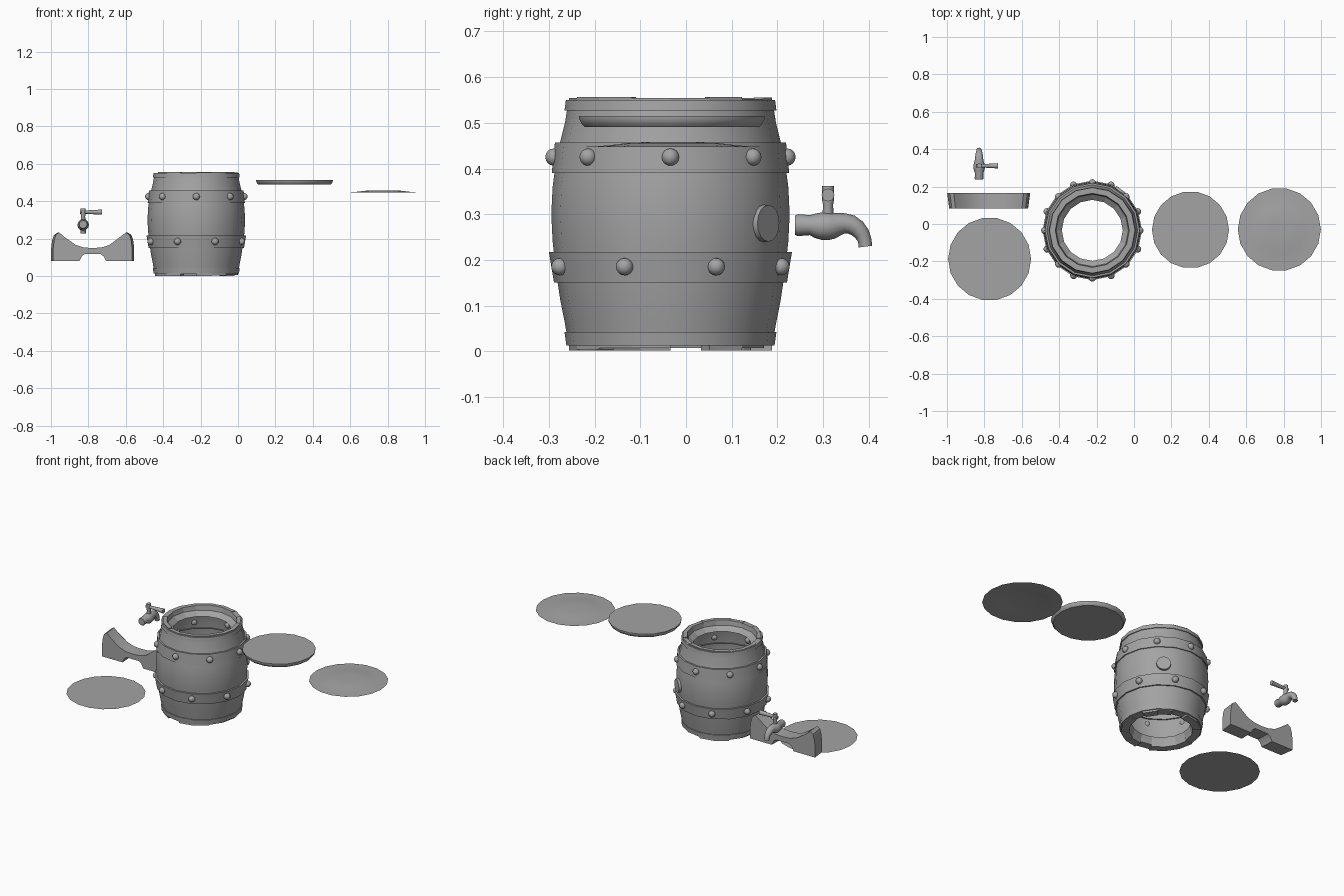
import bpy, bmesh, math, random
from mathutils import Vector, Matrix

if "Cube" in bpy.data.objects:
    bpy.data.objects.remove(bpy.data.objects["Cube"])

random.seed(4)
SIDES = 16
BX, BY = -0.223, -0.034          # barrel axis

# dark grey used on every part
GREY = bpy.data.materials.new("dark_grey")
GREY.diffuse_color = (.37, .37, .37, 1)
GREY.use_nodes = True
GREY.node_tree.nodes["Principled BSDF"].inputs["Base Color"].default_value = GREY.diffuse_color


def smooth(ob, angle=35):
    bpy.ops.object.select_all(action='DESELECT')
    ob.select_set(True)
    bpy.context.view_layer.objects.active = ob
    bpy.ops.object.shade_smooth_by_angle(angle=math.radians(angle))


def finish(name, bm, angle=35):
    bmesh.ops.recalc_face_normals(bm, faces=bm.faces)
    me = bpy.data.meshes.new(name)
    bm.to_mesh(me)
    bm.free()
    me.materials.append(GREY)
    ob = bpy.data.objects.new(name, me)
    bpy.context.collection.objects.link(ob)
    smooth(ob, angle)
    return ob


def lathe(name, profile, cx, cy, n=SIDES, cap_first=False, cap_last=False):
    bm = bmesh.new()
    rings = [[bm.verts.new((cx + r * math.cos(2 * math.pi * i / n),
                            cy + r * math.sin(2 * math.pi * i / n), z))
              for i in range(n)] for r, z in profile]
    for a, b in zip(rings, rings[1:]):
        for i in range(n):
            j = (i + 1) % n
            bm.faces.new((a[i], a[j], b[j], b[i]))
    if cap_first:
        bm.faces.new(rings[0])
    if cap_last:
        bm.faces.new(rings[-1])
    return finish(name, bm)


# barrel wall, open at both ends
lathe("barrel_staves", [(.224, .02), (.231, .06), (.241, .11), (.250, .17), (.258, .24),
                        (.261, .30), (.258, .36), (.250, .42), (.241, .46), (.231, .50),
                        (.224, .545)], BX, BY)

# iron hoops: inner radius, then bottom and top (radius, height)
hoops = {"bottom_hoop": (.218, (.228, .013), (.232, .042)),
         "lower_band": (.247, (.255, .150), (.266, .217)),
         "upper_band": (.243, (.260, .390), (.253, .457)),
         "top_hoop": (.218, (.232, .527), (.229, .550))}
for name, (ri, b, t) in hoops.items():
    lathe(name, [(ri, b[1]), b, t, (ri, t[1])], BX, BY)


# uneven stave ends forming the lip at the top and bottom
def stave_ends(name, prof, jitter):
    bm = bmesh.new()
    step = 2 * math.pi / SIDES
    for k in range(SIDES):
        dz = random.choice((0, .5, 1, .8)) * jitter
        p, q = [[bm.verts.new((BX + r * math.cos(a), BY + r * math.sin(a),
                               z + (dz if i in (1, 2) else 0)))
                 for i, (r, z) in enumerate(prof)]
                for a in (k * step, (k + 1) * step)]
        for i in range(len(prof) - 1):
            bm.faces.new((p[i], q[i], q[i + 1], p[i + 1]))
        # thin side walls close the steps between neighbours
        for s in (p, q):
            bm.faces.new(s[:4])
    finish(name, bm)


stave_ends("top_stave_ends", [(.222, .535), (.222, .552), (.198, .552), (.193, .525), (.163, .50)], .005)
stave_ends("bottom_stave_ends", [(.222, .03), (.222, .012), (.176, .012), (.172, .03), (.163, .055)], -.011)

# rivets: eight per band, staggered between the two bands
bm = bmesh.new()
for z, r, off in ((.425, .255, 0), (.185, .262, .5)):
    for k in range(8):
        a = (k + off) * math.pi / 4
        bmesh.ops.create_uvsphere(bm, u_segments=12, v_segments=8, radius=.019,
                                  matrix=Matrix.Translation((BX + r * math.cos(a),
                                                             BY + r * math.sin(a), z)))
finish("rivets", bm, 60)

# bung plug on the back right
d = Vector((.60, .80, 0))
bm = bmesh.new()
bmesh.ops.create_cone(bm, cap_ends=True, segments=16, radius1=.042, radius2=.040, depth=.03,
                      matrix=Matrix.Translation(Vector((BX, BY, .28)) + d * .253)
                      @ d.to_track_quat('Z', 'Y').to_matrix().to_4x4())
finish("bung_plug", bm)

# separate discs: lid, shallow domed surface, flat base
lathe("lid", [(.194, .491), (.200, .497), (.206, .508), (.206, .515)], .302, -.031, 18, True, True)
lathe("liquid_surface", [(.222, .447), (.175, .448), (.14, .451), (.10, .456), (.06, .458)],
      .777, -.029, 18, False, True)
lathe("base_disc", [(.222, .016)], -.772, -.187, 18, True)

# cradle stand: half outline mirrored, front face slightly smaller
half = [(0, .150), (.05, .153), (.095, .167), (.135, .190), (.165, .213), (.187, .233),
        (.207, .220), (.216, .195), (.222, .15), (.222, .08), (.075, .08), (.062, .105), (.045, .118), (0, .118)]
outline = half + [(-x, z) for x, z in half[-2:0:-1]]
bm = bmesh.new()
loops = []
for y, s in ((.082, .95), (.166, 1.0)):
    loops.append([bm.verts.new((-.777 + x * s, y, z)) for x, z in outline])
n = len(outline)
for i in range(n):
    j = (i + 1) % n
    bm.faces.new((loops[0][i], loops[0][j], loops[1][j], loops[1][i]))
for L in loops:
    bm.faces.new(L)
bmesh.ops.triangulate(bm, faces=[f for f in bm.faces if len(f.verts) > 4])
finish("cradle_stand", bm, 35)


# tap parts: round tubes swept along a path of (x, y, z, radius)
def tube(name, pts, n=12):
    bm = bmesh.new()
    co = [Vector(p[:3]) for p in pts]
    rings = []
    for i, p in enumerate(pts):
        t = (co[min(i + 1, len(co) - 1)] - co[max(i - 1, 0)]).normalized()
        u = Vector((0, 1, 0)) if abs(t.x) > .9 else Vector((1, 0, 0))
        v = t.cross(u)
        rings.append([bm.verts.new(co[i] + p[3] * (u * math.cos(2 * math.pi * k / n)
                                                   + v * math.sin(2 * math.pi * k / n)))
                      for k in range(n)])
    for a, b in zip(rings, rings[1:]):
        for k in range(n):
            j = (k + 1) % n
            bm.faces.new((a[k], a[j], b[j], b[k]))
    bm.faces.new(rings[0])
    bm.faces.new(rings[-1])
    finish(name, bm, 60)


TX = -.828
tube("tap_body", [(TX, .239, .276, .021), (TX, .245, .276, .024), (TX, .272, .276, .022),
                  (TX, .284, .275, .027), (TX, .297, .274, .030), (TX, .309, .274, .031),
                  (TX, .321, .275, .029), (TX, .334, .278, .025), (TX, .348, .280, .022),
                  (TX, .362, .277, .021), (TX, .375, .269, .019), (TX, .385, .257, .017),
                  (TX, .391, .244, .015), (TX, .393, .229, .015)])
tube("tap_stem", [(TX, .311, .285, .013), (TX, .311, .320, .011),
                  (TX, .311, .330, .013), (TX, .311, .362, .013)])
tube("tap_handle", [(TX - .017, .311, .342, .009), (TX + .02, .311, .342, .009),
                    (TX + .05, .311, .342, .011), (TX + .102, .311, .342, .014)])
